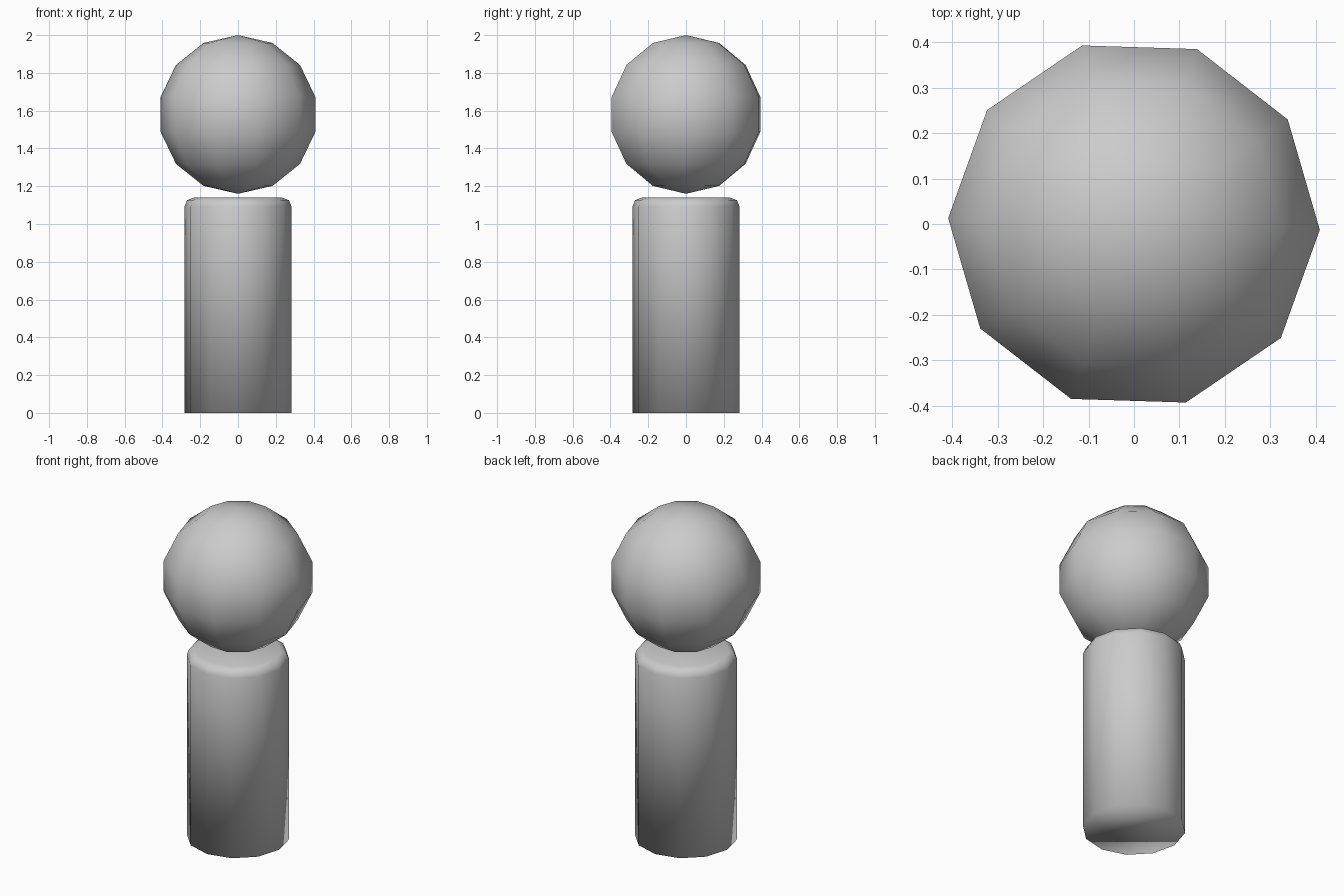
import bpy, bmesh, math
from mathutils import Matrix

if "Cube" in bpy.data.objects:
    bpy.data.objects.remove(bpy.data.objects["Cube"])

TURN = Matrix.Rotation(math.radians(-1.8), 4, 'Z')   # slight twist of the whole model


def finish(name, bm):
    """Turn a bmesh into a smooth-shaded named object."""
    bmesh.ops.transform(bm, matrix=TURN, verts=bm.verts)
    bmesh.ops.recalc_face_normals(bm, faces=bm.faces)
    for f in bm.faces:
        f.smooth = True
    mesh = bpy.data.meshes.new(name)
    bm.to_mesh(mesh)
    bm.free()
    obj = bpy.data.objects.new(name, mesh)
    bpy.context.collection.objects.link(obj)
    return obj


# Body: twelve-sided column with a rounded top rim
radius, height, sides = 0.284, 1.14, 12
bm = bmesh.new()
bmesh.ops.create_cone(bm, cap_ends=True, segments=sides, radius1=radius,
                      radius2=radius, depth=height,
                      matrix=Matrix.Translation((0, 0, height / 2)))
# put a corner exactly on the x axis
corner = max(bm.verts, key=lambda v: v.co.x).co
bmesh.ops.rotate(bm, verts=bm.verts,
                 matrix=Matrix.Rotation(-math.atan2(corner.y, corner.x), 3, 'Z'))
top_rim = [e for e in bm.edges if all(v.co.z > height - 0.01 for v in e.verts)]
bmesh.ops.bevel(bm, geom=top_rim, offset=0.048, segments=2, profile=0.5,
                affect='EDGES')
finish("body", bm)

# Head: low-poly ball floating just above the body
bm = bmesh.new()
bmesh.ops.create_uvsphere(bm, u_segments=10, v_segments=7, radius=0.42)
corner = max(bm.verts, key=lambda v: v.co.x).co
bmesh.ops.rotate(bm, verts=bm.verts,
                 matrix=Matrix.Rotation(-math.atan2(corner.y, corner.x), 3, 'Z'))
bmesh.ops.translate(bm, verts=bm.verts, vec=(0, 0, 1.58))
finish("head", bm)
